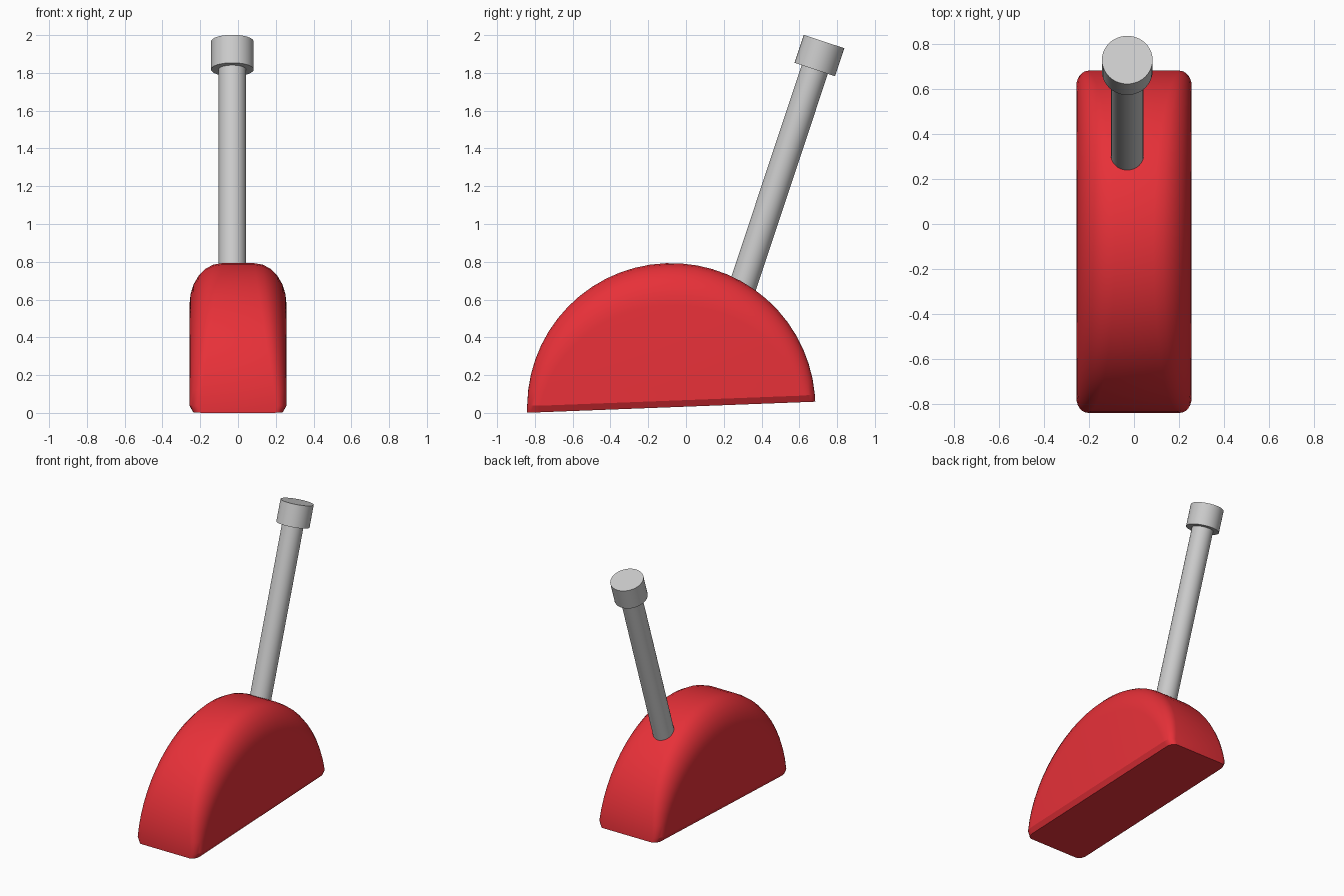
import bpy, bmesh
from math import sin, cos, pi, radians
from mathutils import Vector, Matrix

if "Cube" in bpy.data.objects:
    bpy.data.objects.remove(bpy.data.objects["Cube"])

red = bpy.data.materials.new("red_paint")
red.diffuse_color = (0.8, 0.03, 0.04, 1)
red.use_nodes = True
red.node_tree.nodes["Principled BSDF"].inputs["Base Color"].default_value = red.diffuse_color


def smooth(obj, angle):
    bpy.ops.object.select_all(action='DESELECT')
    obj.select_set(True)
    bpy.context.view_layer.objects.active = obj
    bpy.ops.object.shade_smooth_by_angle(angle=radians(angle))


# Half-disc body: rounded cross-sections swept around the arc
R, W, STEPS, ROUND = 0.763, 0.257, 28, 6


def section(theta, x_scale=1.0):
    s = sin(theta)
    rx, rr = 0.045 + 0.125 * s, 0.06 + 0.16 * s   # rounding grows to the top
    half = []
    for i in range(ROUND + 1):
        a = pi / 2 * i / ROUND
        half.append((W - rx + rx * cos(a), R - rr + rr * sin(a)))
    pts = half + [(-x, r) for x, r in reversed(half)]
    return [(x * x_scale, r * cos(theta), r * s) for x, r in pts]


bm = bmesh.new()
low = 0.05
thetas = [low + (pi - 2 * low) * i / STEPS for i in range(STEPS + 1)]
coords = [section(0, 0.92)] + [section(t) for t in thetas] + [section(pi, 0.92)]
rings = [[bm.verts.new(p) for p in ring] for ring in coords]
for a, b in zip(rings, rings[1:]):
    for i in range(len(a) - 1):
        bm.faces.new((a[i], b[i], b[i + 1], a[i + 1]))

# Flat sides, chamfered lower edges and underside
first, last = rings[0], rings[-1]
for k in (0, -1):
    bm.faces.new([r[k] for r in rings[1:-1]])
    bm.faces.new((first[k], rings[1][k], rings[-2][k], last[k]))
bm.faces.new(first + last[::-1])
bmesh.ops.recalc_face_normals(bm, faces=bm.faces)
mesh = bpy.data.meshes.new("body")
bm.to_mesh(mesh)
bm.free()
body = bpy.data.objects.new("body", mesh)
bpy.context.collection.objects.link(body)
body.location = (0, -0.078, 0.03)
body.rotation_euler.x = radians(2.2)
mesh.materials.append(red)
smooth(body, 25)


# Slanted handle: shaft and end cap share one axis
def rod(name, radius, start, end):
    start, end = Vector(start), Vector(end)
    d = end - start
    bpy.ops.mesh.primitive_cylinder_add(vertices=40, radius=radius, depth=d.length,
                                        location=(start + end) / 2,
                                        rotation=d.to_track_quat('Z', 'Y').to_euler())
    obj = bpy.context.object
    obj.name = name
    smooth(obj, 30)


tilt = radians(18.4)
axis = Vector((0, sin(tilt), cos(tilt)))
top = Vector((-0.03, 0.731, 1.966))
rod("handle_shaft", 0.073, top - axis * 1.42, top - axis * 0.1)
rod("handle_cap", 0.113, top - axis * 0.156, top)
